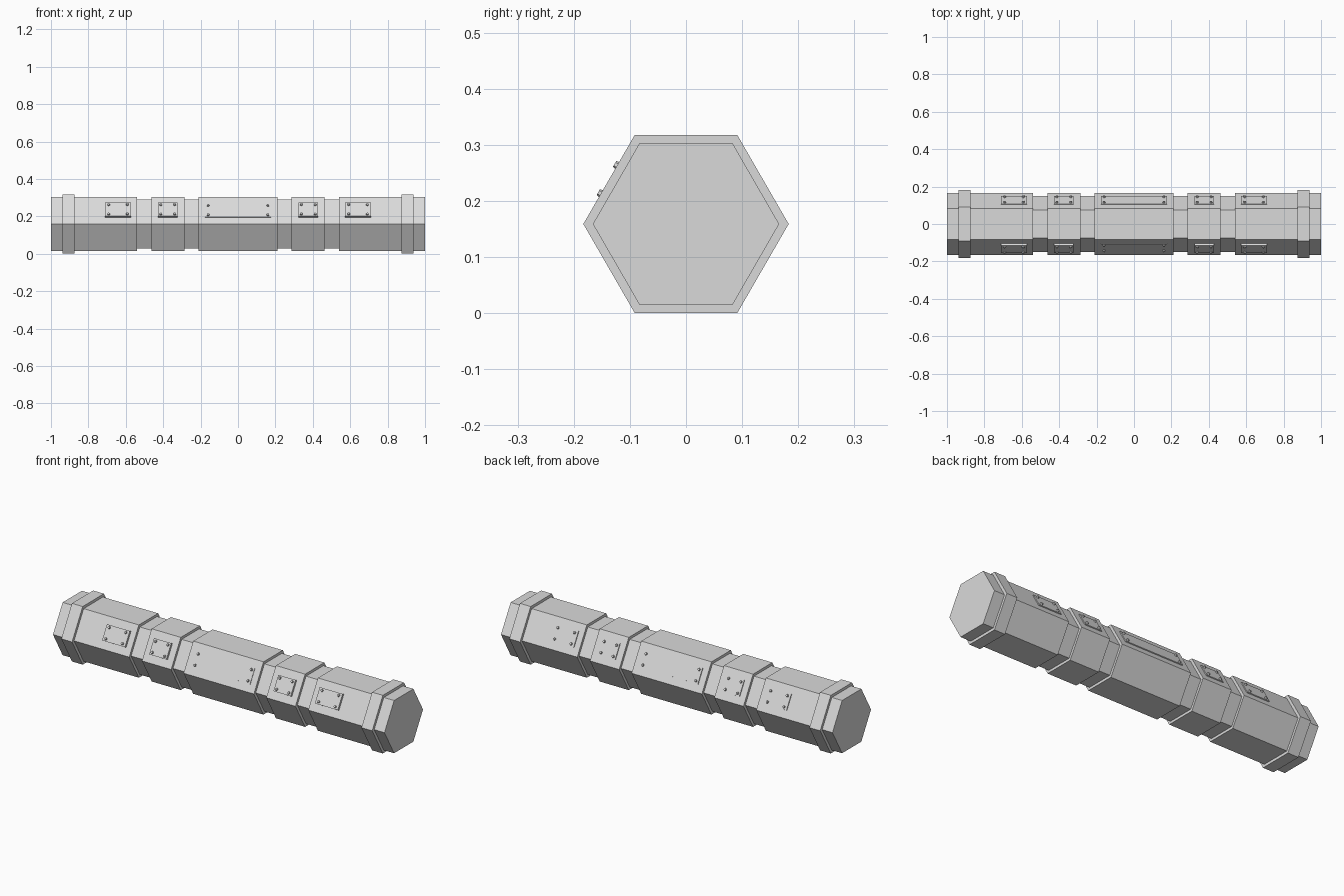
import bpy, bmesh
from math import cos, sin, pi
from mathutils import Matrix, Vector

cube = bpy.data.objects.get("Cube")
if cube:
    bpy.data.objects.remove(cube, do_unlink=True)

AXIS_Z = 0.159       # height of the tube's centre line
R_BODY, R_GROOVE, R_COLLAR = 0.166, 0.150, 0.183
APOTHEM = R_BODY * cos(pi / 6)

grey = bpy.data.materials.new("light grey metal")
grey.use_nodes = True
grey.diffuse_color = (0.7, 0.7, 0.7, 1)
grey.node_tree.nodes["Principled BSDF"].inputs["Base Color"].default_value = (0.7, 0.7, 0.7, 1)


def finish(name, bm):
    bmesh.ops.recalc_face_normals(bm, faces=bm.faces)
    mesh = bpy.data.meshes.new(name)
    bm.to_mesh(mesh)
    bm.free()
    mesh.materials.append(grey)
    obj = bpy.data.objects.new(name, mesh)
    bpy.context.collection.objects.link(obj)
    return obj


def hex_tube(name, profile):
    """Sweep (x, radius) steps around the long axis with six sides."""
    bm = bmesh.new()
    rings = [[bm.verts.new((x, r * cos(k * pi / 3), AXIS_Z + r * sin(k * pi / 3)))
              for k in range(6)] for x, r in profile]
    for a, b in zip(rings, rings[1:]):
        for k in range(6):
            n = (k + 1) % 6
            bm.faces.new((a[k], a[n], b[n], b[k]))
    bm.faces.new(rings[0])
    bm.faces.new(rings[-1])
    return finish(name, bm)


# Tube with four grooves and two raised collars, mirrored about the middle
half = [(0.212, R_BODY), (0.212, R_GROOVE), (0.287, R_GROOVE), (0.287, R_BODY),
        (0.463, R_BODY), (0.463, R_GROOVE), (0.54, R_GROOVE), (0.54, R_BODY),
        (0.873, R_BODY), (0.873, R_COLLAR), (0.938, R_COLLAR), (0.938, R_BODY),
        (1.0, R_BODY)]
hex_tube("tube_body", [(-x, r) for x, r in reversed(half)] + half)


def face_frame(side, x):
    """Local frame on an upper sloping face: X along tube, Y up slope, Z outward."""
    normal = Vector((0, side * cos(pi / 6), 0.5))
    along = Vector((1, 0, 0))
    up = normal.cross(along) * (1 if side < 0 else -1)
    origin = Vector((x, 0, AXIS_Z)) + normal * APOTHEM
    m = Matrix((along, up, normal)).transposed().to_4x4()
    m.translation = origin
    return m


def plate(name, side, x, width, thick):
    bm = bmesh.new()
    size = Matrix.Diagonal((width, 0.084, thick + 0.006, 1))
    shift = Matrix.Translation((0, 0, (thick - 0.006) / 2))
    bmesh.ops.create_cube(bm, size=1, matrix=face_frame(side, x) @ shift @ size)
    finish(name, bm)


def bolts(name, side, x, dx, thick):
    bm = bmesh.new()
    for sx in (-1, 1):
        for sy in (-1, 1):
            spot = Matrix.Translation((sx * dx, sy * 0.029, thick + 0.003))
            bmesh.ops.create_cone(bm, cap_ends=True, segments=6, radius1=0.008,
                                  radius2=0.006, depth=0.01,
                                  matrix=face_frame(side, x) @ spot)
    finish(name, bm)


# Bolted cover plates on both upper sloping faces
covers = [("outer_right", -0.642, 0.138, 0.05), ("inner_right", -0.375, 0.104, 0.037),
          ("centre", 0, 0.352, 0.16),
          ("inner_left", 0.375, 0.104, 0.037), ("outer_left", 0.642, 0.138, 0.05)]
for label, side in (("front", -1), ("back", 1)):
    for part, x, width, dx in covers:
        if side > 0:
            thick = 0.005
        else:
            thick = 0.003 if part == "centre" else 0.012
        plate(f"{label}_{part}_plate", side, x, width, thick)
        bolts(f"{label}_{part}_bolts", side, x, dx, thick)
